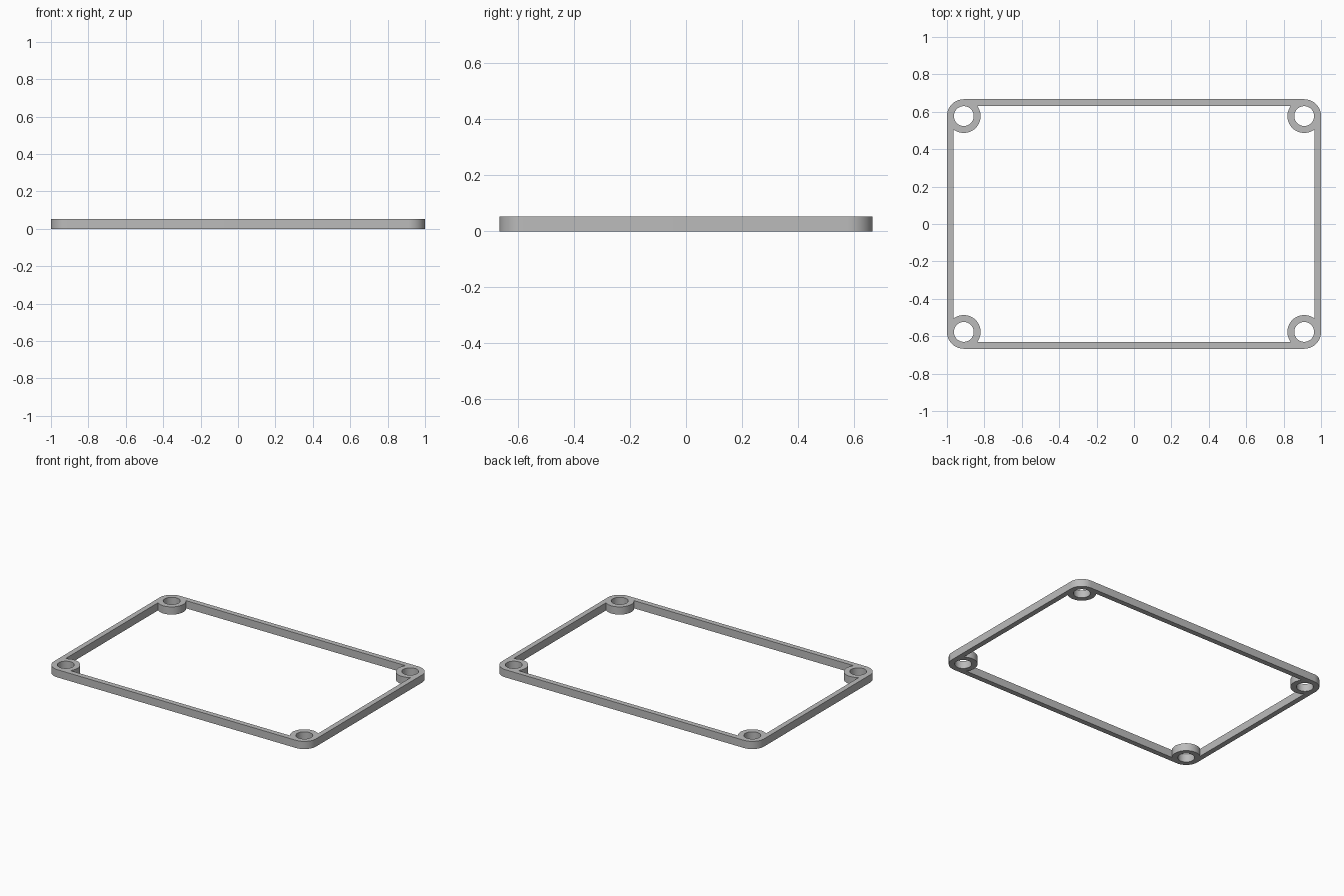
import bpy, bmesh
from math import cos, sin, pi, asin, sqrt

if "Cube" in bpy.data.objects:
    bpy.data.objects.remove(bpy.data.objects["Cube"], do_unlink=True)

HALF_X, HALF_Y, HEIGHT = 1.0, 0.667, 0.053
CORNER_R, HOLE_R, WALL = 0.09, 0.053, 0.036
CX, CY = HALF_X - CORNER_R, HALF_Y - CORNER_R

# Boss centres, counter-clockwise from the +x +y corner
CENTRES = [(CX, CY), (-CX, CY), (-CX, -CY), (CX, -CY)]


def arc(centre, radius, start, end, steps):
    angles = [start + (end - start) * i / steps for i in range(steps + 1)]
    return [(centre[0] + radius * cos(a), centre[1] + radius * sin(a)) for a in angles]


# Outer rounded rectangle and inner outline that wraps around the bosses
outer, inner, holes = [], [], []
meet = asin(sqrt(CORNER_R**2 - (CORNER_R - WALL)**2) / CORNER_R)
for i, c in enumerate(CENTRES):
    turn = i * pi / 2
    outer += arc(c, CORNER_R, turn, turn + pi / 2, 16)
    inner += arc(c, CORNER_R, turn - meet, turn - 3 * pi / 2 + meet, 32)
    holes.append(arc(c, HOLE_R, 0, 2 * pi, 48)[:-1])

# Fill between the outlines and extrude into a solid frame
bm = bmesh.new()
edges = []
for loop in [outer, inner] + holes:
    verts = [bm.verts.new((x, y, 0)) for x, y in loop]
    edges += [bm.edges.new((v, verts[k - 1])) for k, v in enumerate(verts)]
bmesh.ops.triangle_fill(bm, edges=edges, use_beauty=True, use_dissolve=False, normal=(0, 0, 1))
result = bmesh.ops.extrude_face_region(bm, geom=bm.faces[:], use_keep_orig=True)
top = [v for v in result["geom"] if isinstance(v, bmesh.types.BMVert)]
bmesh.ops.translate(bm, verts=top, vec=(0, 0, HEIGHT))
bmesh.ops.recalc_face_normals(bm, faces=bm.faces[:])

mesh = bpy.data.meshes.new("gasket_frame")
bm.to_mesh(mesh)
bm.free()
frame = bpy.data.objects.new("gasket_frame", mesh)
bpy.context.collection.objects.link(frame)

# Plain grey
grey = bpy.data.materials.new("plain_grey")
grey.use_nodes = True
colour = (0.5, 0.5, 0.5, 1)
grey.diffuse_color = colour
grey.node_tree.nodes["Principled BSDF"].inputs["Base Color"].default_value = colour
mesh.materials.append(grey)

# Smooth curved walls, sharp rims
bpy.ops.object.select_all(action="DESELECT")
frame.select_set(True)
bpy.context.view_layer.objects.active = frame
bpy.ops.object.shade_smooth_by_angle(angle=pi / 6)
